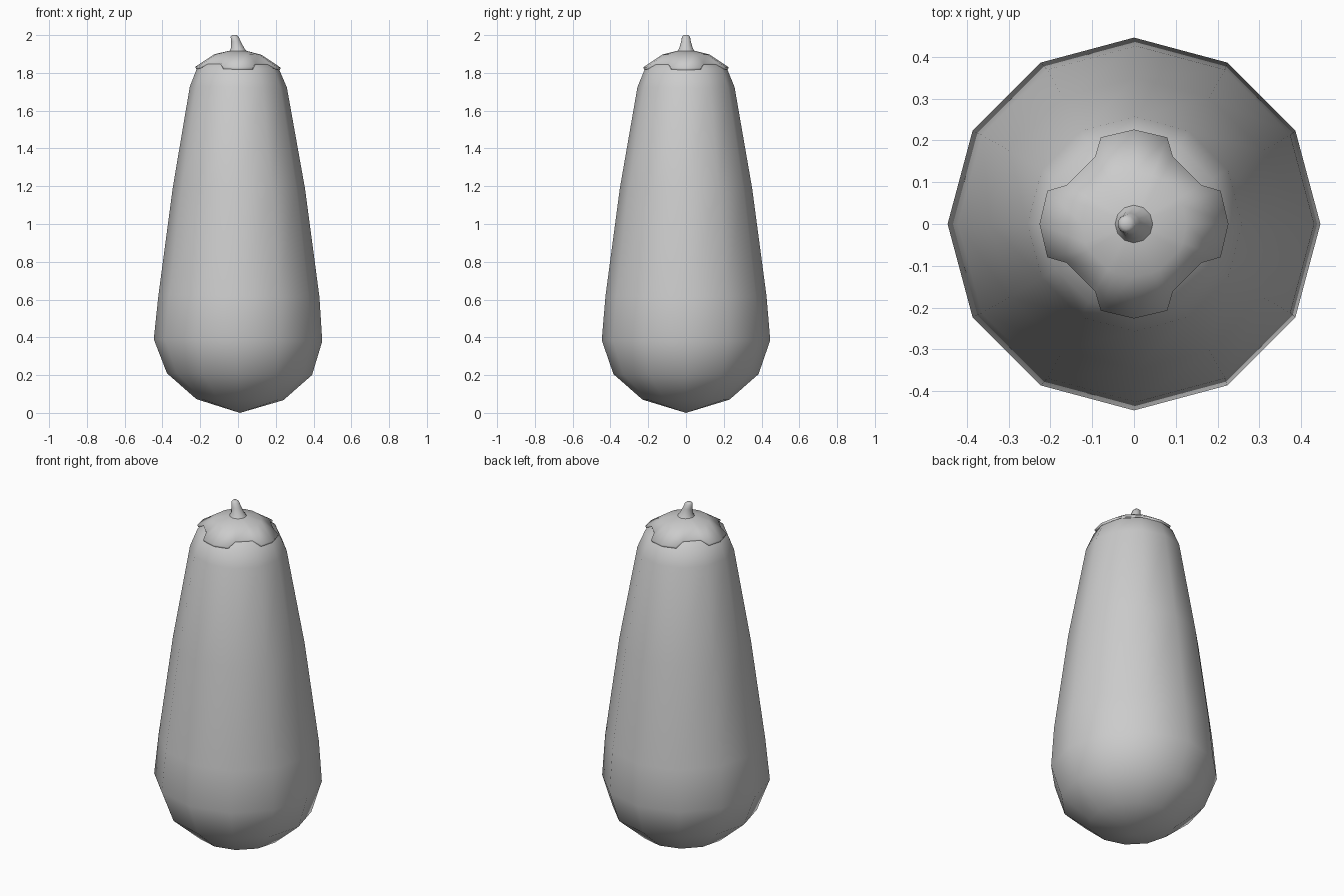
import bpy
import bmesh
from math import sin, cos, radians

cube = bpy.data.objects.get("Cube")
if cube:
    bpy.data.objects.remove(cube, do_unlink=True)

grey = bpy.data.materials.new("plain_grey")
grey.use_nodes = True
grey.diffuse_color = (0.6, 0.6, 0.6, 1)
grey.node_tree.nodes["Principled BSDF"].inputs["Base Color"].default_value = grey.diffuse_color


def loft(name, rings, bottom=None, top=None):
    """Skin rings of points, closing either end on a pole point."""
    bm = bmesh.new()
    loops = [[bm.verts.new(p) for p in ring] for ring in rings]
    n = len(loops[0])
    for low, high in zip(loops, loops[1:]):
        for i in range(n):
            j = (i + 1) % n
            bm.faces.new((low[i], low[j], high[j], high[i]))
    for pole, loop in ((bottom, loops[0]), (top, loops[-1])):
        if pole:
            tip = bm.verts.new(pole)
            for i in range(n):
                bm.faces.new((tip, loop[i], loop[(i + 1) % n]))
    bmesh.ops.recalc_face_normals(bm, faces=bm.faces)
    mesh = bpy.data.meshes.new(name)
    bm.to_mesh(mesh)
    bm.free()
    mesh.materials.append(grey)
    mesh.shade_smooth()
    obj = bpy.data.objects.new(name, mesh)
    bpy.context.collection.objects.link(obj)
    return obj


def circle(r, z, angles, cx=0.0, tilt=0.012):
    return [(cx + r * cos(a), r * sin(a), z - tilt * r * cos(a)) for a in angles]


# Body: twelve-sided, leaning very slightly
twelve = [radians(30 * i) for i in range(12)]
body_profile = [(0.23, 0.07, 0.01), (0.384, 0.205, 0.008), (0.446, 0.385, 0),
                (0.426, 0.62, 0.005), (0.35, 1.19, 0.005), (0.257, 1.725, 0.002),
                (0.216, 1.825, 0), (0.12, 1.885, 0)]
loft("body", [circle(r, z, twelve, cx) for r, z, cx in body_profile],
     bottom=(0.01, 0, 0.0), top=(0, 0, 1.9))

# Cap: four lobes separated by notches
lobe = [(0, 0.226, 1.83), (21, 0.222, 1.832), (30, 0.186, 1.853),
        (60, 0.186, 1.853), (69, 0.222, 1.832)]
rim = [(radians(a + 90 * q), r, z) for q in range(4) for a, r, z in lobe]
angles = [a for a, r, z in rim]
edge = [(r * cos(a), r * sin(a), z - 0.012 * r * cos(a)) for a, r, z in rim]
under = [(x * 0.98, y * 0.98, z - 0.012) for x, y, z in edge]
loft("cap", [under, edge, circle(0.125, 1.897, angles), circle(0.05, 1.916, angles)],
     top=(0, 0, 1.92))

# Stem: short taper bent to one side
stem_profile = [(0.048, 1.912, 0), (0.036, 1.93, -0.002), (0.026, 1.965, -0.011),
                (0.021, 1.992, -0.018), (0.012, 2.0, -0.019)]
loft("stem", [circle(r, z, twelve, cx, 0) for r, z, cx in stem_profile],
     top=(-0.019, 0, 2.0))
